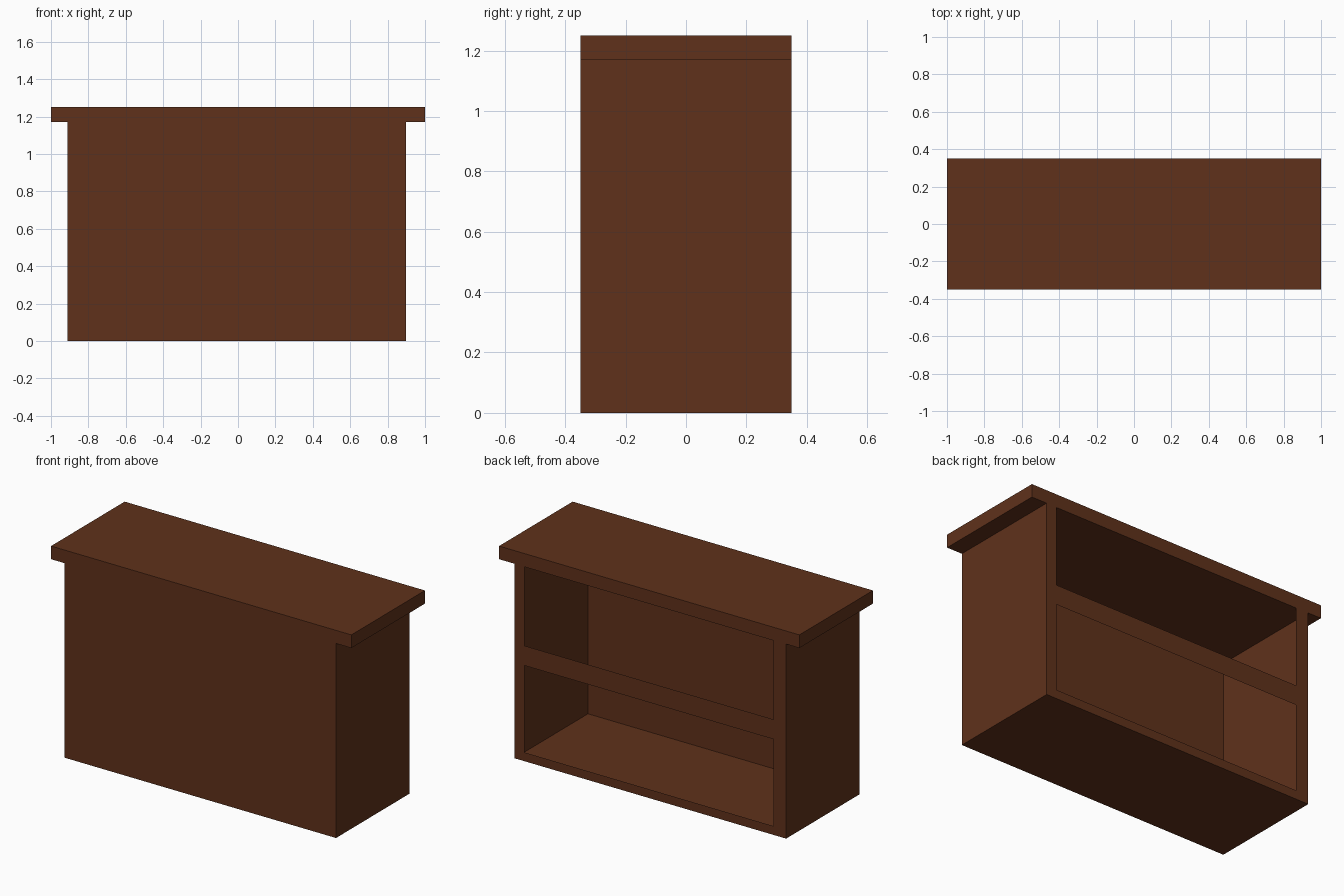
import bpy, bmesh

if "Cube" in bpy.data.objects:
    bpy.data.objects.remove(bpy.data.objects["Cube"])

# Single dark wood colour
wood = bpy.data.materials.new("dark brown wood")
wood.diffuse_color = (0.116, 0.031, 0.011, 1)
wood.use_nodes = True
wood.node_tree.nodes["Principled BSDF"].inputs["Base Color"].default_value = wood.diffuse_color

LEFT, RIGHT, TOP, DEPTH = -0.912, 0.898, 1.171, 0.35
OPEN_X = 0.829
OPENINGS = ((0.053, 0.576), (0.695, 1.17))

# Thin-walled counter: T-shaped outline extruded from front to back
bm = bmesh.new()
outline = [(LEFT, 0), (RIGHT, 0), (RIGHT, TOP), (1, TOP),
           (1, 1.25), (-1, 1.25), (-1, TOP), (LEFT, TOP)]
front = bm.faces.new([bm.verts.new((x, -DEPTH, z)) for x, z in outline])
ret = bmesh.ops.extrude_face_region(bm, geom=[front], use_keep_orig=True)
moved = [g for g in ret["geom"] if isinstance(g, bmesh.types.BMVert)]
bmesh.ops.translate(bm, verts=moved, vec=(0, 2 * DEPTH, 0))
bmesh.ops.recalc_face_normals(bm, faces=bm.faces)


def back_faces():
    return [f for f in bm.faces if all(v.co.y > DEPTH - 1e-4 for v in f.verts)]


# Cut the back sheet along the edges of the openings
cuts = [((x, 0, 0), (1, 0, 0)) for x in (-OPEN_X, OPEN_X)]
cuts += [((0, 0, z), (0, 0, 1)) for pair in OPENINGS for z in pair]
for point, normal in cuts:
    faces = back_faces()
    edges = list({e for f in faces for e in f.edges})
    verts = list({v for f in faces for v in f.verts})
    bmesh.ops.bisect_plane(bm, geom=verts + edges + faces,
                           plane_co=point, plane_no=normal, dist=1e-5)

# Remove the two shelf openings, leaving frame and middle rail
holes = []
for f in back_faces():
    c = f.calc_center_bounds()
    if abs(c.x) < OPEN_X and any(a < c.z < b for a, b in OPENINGS):
        holes.append(f)
bmesh.ops.delete(bm, geom=holes, context='FACES')

# Underside of the top closes the compartment
corners = [(LEFT, -DEPTH), (LEFT, DEPTH), (RIGHT, DEPTH), (RIGHT, -DEPTH)]
bm.faces.new([bm.verts.new((x, y, TOP)) for x, y in corners])
bmesh.ops.remove_doubles(bm, verts=bm.verts, dist=1e-5)

mesh = bpy.data.meshes.new("bar_counter")
bm.to_mesh(mesh)
bm.free()
mesh.materials.append(wood)
counter = bpy.data.objects.new("bar_counter", mesh)
bpy.context.collection.objects.link(counter)
